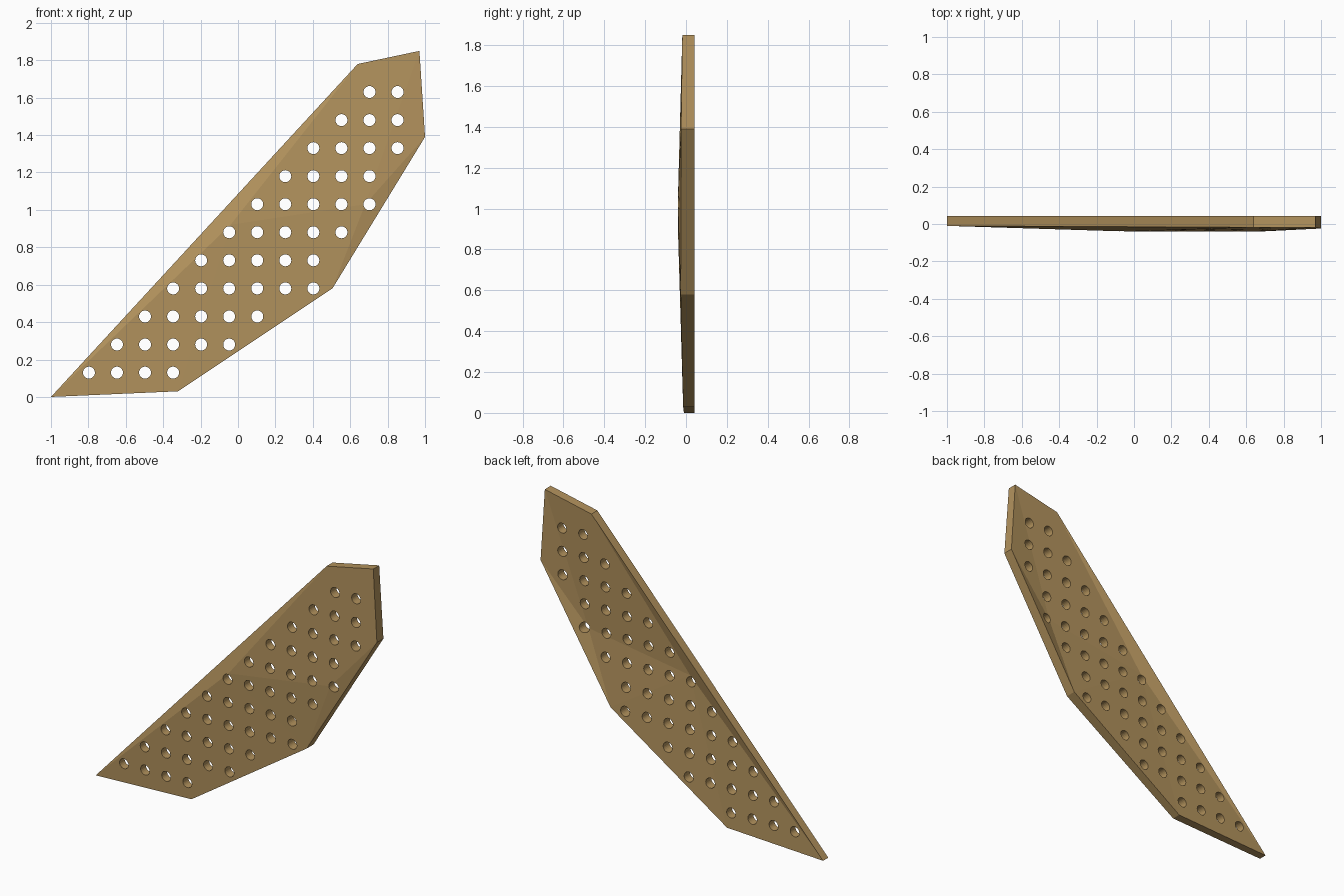
import bpy, bmesh, math
from mathutils import Matrix

if "Cube" in bpy.data.objects:
    bpy.data.objects.remove(bpy.data.objects["Cube"])

# Outline (x, z, front y), counter-clockwise seen from the front
outline = [(-1.0, 0.0, -0.010), (-0.32, 0.03, -0.014), (0.505, 0.58, -0.026),
           (1.0, 1.39, -0.024), (0.97, 1.85, -0.018), (0.64, 1.78, -0.018)]
# Two ridge points that give the shell its shallow faceted bulge
ridge = [(-0.04, 0.92, -0.040), (0.68, 1.03, -0.040)]
A, B = 6, 7
facets = [(0, 1, A), (1, 2, A), (2, B, A), (2, 3, B),
          (3, 4, B), (4, A, B), (4, 5, A), (5, 0, A)]
BACK, SHELL = 0.042, 0.055


def make_object(name, bm):
    mesh = bpy.data.meshes.new(name)
    bm.to_mesh(mesh)
    bm.free()
    obj = bpy.data.objects.new(name, mesh)
    bpy.context.collection.objects.link(obj)
    return obj


# Perforated panel: bulged front, dished back, flat rim wall
bm = bmesh.new()
front = [bm.verts.new((x, y, z)) for x, z, y in outline + ridge]
back = [bm.verts.new((x, BACK, z)) for x, z, y in outline]
back += [bm.verts.new((x, y + SHELL, z)) for x, z, y in ridge]
for f in facets:
    bm.faces.new([front[i] for i in f])
    bm.faces.new([back[i] for i in reversed(f)])
for i in range(6):
    j = (i + 1) % 6
    bm.faces.new((front[j], front[i], back[i], back[j]))
bmesh.ops.recalc_face_normals(bm, faces=bm.faces)
panel = make_object("perforated_panel", bm)

# Hole cutter: diagonal grid, each row starts one step further right
bm = bmesh.new()
for row, count in enumerate([4, 5, 5, 6, 5, 5, 5, 4, 4, 3, 2]):
    for k in range(count):
        place = Matrix.Translation((-0.797 + 0.15 * (row + k), 0, 0.13 + 0.15 * row))
        bmesh.ops.create_cone(bm, cap_ends=True, segments=24, radius1=0.032,
                              radius2=0.032, depth=0.3,
                              matrix=place @ Matrix.Rotation(math.pi / 2, 4, 'X'))
cutter = make_object("hole_cutter", bm)
cutter.hide_render = True

mod = panel.modifiers.new("holes", 'BOOLEAN')
mod.operation = 'DIFFERENCE'
mod.solver = 'EXACT'
mod.object = cutter
bpy.context.view_layer.objects.active = panel
panel.select_set(True)
bpy.ops.object.modifier_apply(modifier=mod.name)
bpy.data.objects.remove(cutter)

# Tan finish
mat = bpy.data.materials.new("tan")
mat.diffuse_color = (0.45, 0.29, 0.11, 1)
mat.use_nodes = True
mat.node_tree.nodes["Principled BSDF"].inputs["Base Color"].default_value = mat.diffuse_color
panel.data.materials.clear()
panel.data.materials.append(mat)
